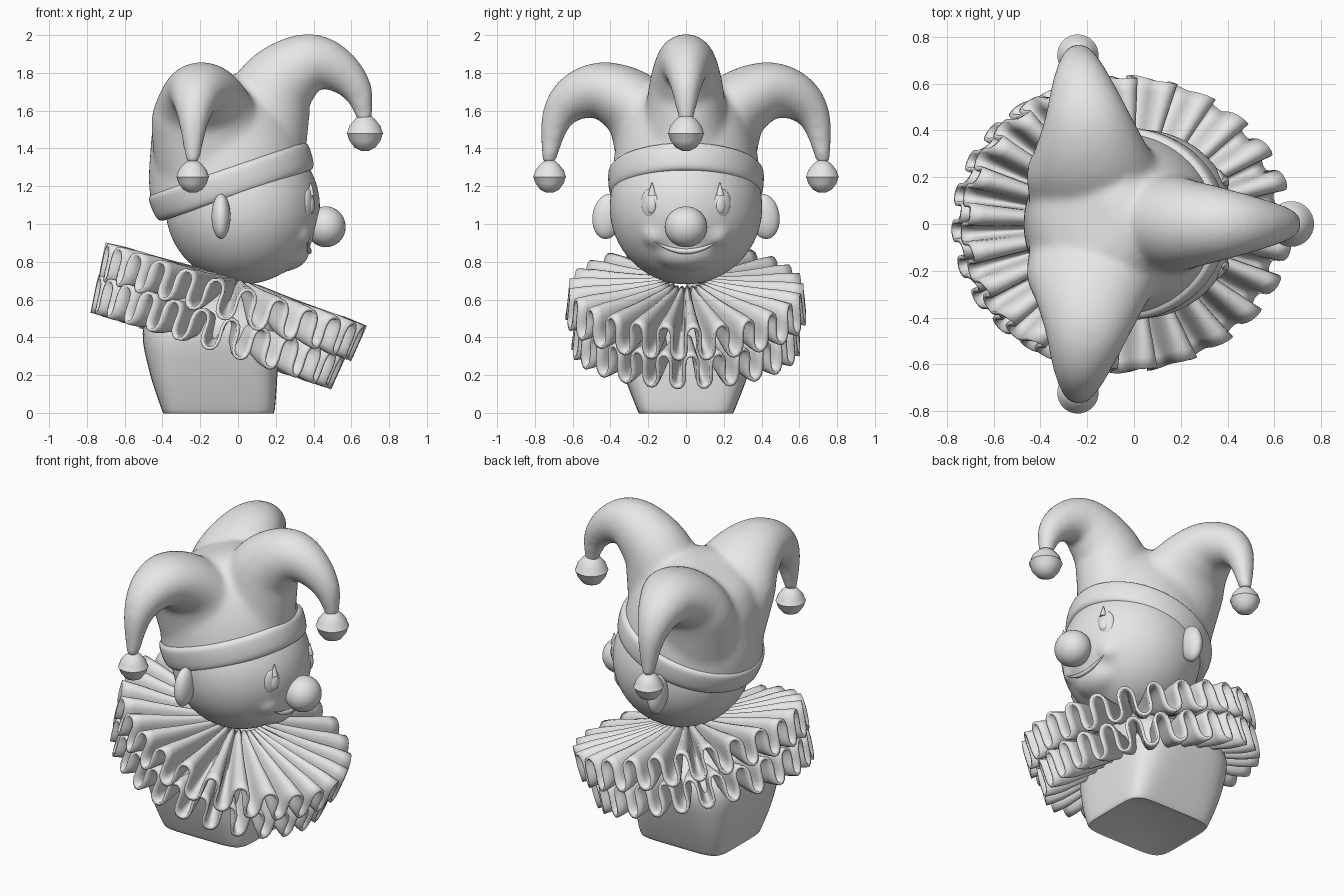
import bpy, bmesh, math
from mathutils import Vector, Matrix

if "Cube" in bpy.data.objects:
    bpy.data.objects.remove(bpy.data.objects["Cube"])

grey = bpy.data.materials.new("plain grey")
grey.diffuse_color = (0.8, 0.8, 0.8, 1)
grey.use_nodes = True
grey.node_tree.nodes["Principled BSDF"].inputs["Base Color"].default_value = grey.diffuse_color


def finish(name, bm, angle=50):
    bmesh.ops.recalc_face_normals(bm, faces=bm.faces)
    me = bpy.data.meshes.new(name)
    bm.to_mesh(me)
    bm.free()
    me.materials.append(grey)
    ob = bpy.data.objects.new(name, me)
    bpy.context.collection.objects.link(ob)
    bpy.context.view_layer.objects.active = ob
    ob.select_set(True)
    bpy.ops.object.shade_smooth_by_angle(angle=math.radians(angle))
    ob.select_set(False)
    return ob


def blend(ob, iterations):
    """Fuse overlapping volumes into one soft surface."""
    mod = ob.modifiers.new("blend", 'REMESH')
    mod.mode, mod.voxel_size, mod.use_smooth_shade = 'VOXEL', 0.018, True
    mod = ob.modifiers.new("soften", 'SMOOTH')
    mod.iterations = iterations


def ellipsoid(bm, c, r, rot=None, seg=32, rings=18):
    m = Matrix.Translation(c) @ (rot or Matrix()) @ Matrix.Diagonal((*r, 1))
    bmesh.ops.create_uvsphere(bm, u_segments=seg, v_segments=rings, radius=1, matrix=m)


def loft(bm, rings):
    """Skin a list of equally sized point rings and cap both ends."""
    loops = [[bm.verts.new(p) for p in ring] for ring in rings]
    n = len(loops[0])
    for a, b in zip(loops, loops[1:]):
        for i in range(n):
            bm.faces.new((a[i], a[(i + 1) % n], b[(i + 1) % n], b[i]))
    bm.faces.new(loops[0])
    bm.faces.new(loops[-1])


def oval(c, u, v, ru, rv, n=40, power=2):
    """Ring of points; a higher power makes it squarer."""
    pts = []
    for i in range(n):
        a = 2 * math.pi * (i + 0.5) / n
        co, si = math.cos(a), math.sin(a)
        pts.append(Vector(c) + Vector(u) * ru * math.copysign(abs(co) ** (2 / power), co)
                   + Vector(v) * rv * math.copysign(abs(si) ** (2 / power), si))
    return pts


def spline(rows, steps=5):
    """Catmull-Rom through rows of numbers."""
    rows = [Vector(r) for r in rows]
    out = []
    for i in range(len(rows) - 1):
        p0, p1, p2, p3 = rows[max(i - 1, 0)], rows[i], rows[i + 1], rows[min(i + 2, len(rows) - 1)]
        for k in range(steps):
            t = k / steps
            out.append(0.5 * (2 * p1 + (p2 - p0) * t + (2 * p0 - 5 * p1 + 4 * p2 - p3) * t * t
                              + (3 * p1 - p0 - 3 * p2 + p3) * t ** 3))
    return out + [rows[-1]]


def horn(bm, rows, out, side):
    """Rows: distance along out, height, sideways offset, thickness, width."""
    out, side, up = Vector(out), Vector(side), Vector((0, 0, 1))
    rows = spline(rows)
    pos = [out * r[0] + up * r[1] + side * r[2] for r in rows]
    rings = []
    for i, r in enumerate(rows):
        tan = (pos[min(i + 1, len(pos) - 1)] - pos[max(i - 1, 0)]).normalized()
        rings.append(oval(pos[i], tan.cross(side).normalized(), side, r[3], r[4], 28))
    loft(bm, rings)


X, Y = (1, 0, 0), (0, 1, 0)

# body: squarish block that rounds off towards the neck
bm = bmesh.new()
body = spline([(0.0, -0.105, 0.285, 0.245, 6), (0.02, -0.105, 0.3, 0.26, 6),
               (0.22, -0.13, 0.34, 0.335, 4.5), (0.42, -0.145, 0.36, 0.385, 3.5),
               (0.54, -0.13, 0.32, 0.34, 3), (0.66, -0.06, 0.16, 0.17, 2)], 4)
loft(bm, [oval((r[1], 0, r[0]), X, Y, r[2], r[3], 48, r[4]) for r in body])
finish("body", bm)

# ruff: two tilted layers of rounded pleats
tilt = Matrix.Translation((-0.01, 0, 0.68)) @ Matrix.Rotation(math.radians(17.7), 4, 'Y')
PLEATS, SEG, RINGS = 25, 400, 10
for name, base, outer, shift, lift, phase in (("upper_ruff", -0.10, 0.715, 0.0, 0.11, 0.0),
                                              ("lower_ruff", -0.275, 0.68, -0.02, 0.06, 0.4)):
    bm = bmesh.new()
    loops = []
    for j in range(RINGS + 1):
        t = j / RINGS
        loop = []
        for i in range(SEG):
            a = 2 * math.pi * i / SEG
            w = PLEATS * a + phase + 0.4 * math.sin(3 * a)
            r = 0.13 + (outer - 0.13) * t + 0.01 * t * math.sin(2 * a + w)
            a2 = a - 0.024 * t * math.sin(2 * w)
            z = base + lift * (1 - t) ** 1.3 + (0.015 + 0.078 * min(1, t * 1.2)) * math.sin(w)
            loop.append(bm.verts.new(tilt @ Vector((r * math.cos(a2) + shift * t, r * 0.88 * math.sin(a2), z))))
        loops.append(loop)
    for a, b in zip(loops, loops[1:]):
        for i in range(SEG):
            k = (i + 1) % SEG
            bm.faces.new((a[i], a[k], b[k], b[i]))
    ob = finish(name, bm, 60)
    mod = ob.modifiers.new("cloth", 'SOLIDIFY')
    mod.thickness, mod.offset = 0.018, 0

# head with cheeks and chin
bm = bmesh.new()
ellipsoid(bm, (0.025, 0, 1.09), (0.41, 0.405, 0.41), seg=48, rings=32)
for s in (-1, 1):
    ellipsoid(bm, (0.30, s * 0.15, 0.95), (0.09, 0.09, 0.08))
ellipsoid(bm, (0.24, 0, 0.86), (0.14, 0.18, 0.11))
blend(finish("head", bm), 8)

# nose
bm = bmesh.new()
ellipsoid(bm, (0.465, 0, 0.985), (0.105, 0.113, 0.108))
finish("nose", bm)

# smile
bm = bmesh.new()
rings = []
for i in range(17):
    a = (i / 8 - 1)
    y, z = 0.17 * a, 0.855 + 0.055 * a * a
    x = 0.04 + math.sqrt(0.41 ** 2 - y * y - (z - 1.09) ** 2)
    r = 0.014 * (1.05 - a * a)
    rings.append(oval((x, y, z), X, (0, 0, 1), r, r, 10))
loft(bm, rings)
finish("smile", bm)

for s, label in ((-1, "right"), (1, "left")):
    # ears
    bm = bmesh.new()
    ellipsoid(bm, (-0.09, s * 0.415, 1.04), (0.05, 0.08, 0.12), Matrix.Rotation(s * 0.15, 4, 'X'))
    finish(label + "_ear", bm)
    # eyes with a pointed lash above
    bm = bmesh.new()
    turn = Matrix.Rotation(s * 0.48, 4, 'Z')
    ellipsoid(bm, (0.372, s * 0.19, 1.11), (0.022, 0.052, 0.075), turn)
    ellipsoid(bm, (0.388, s * 0.185, 1.10), (0.016, 0.028, 0.045), turn)
    bmesh.ops.create_cone(bm, cap_ends=True, segments=10, radius1=0.022, radius2=0.002, depth=0.07,
                          matrix=Matrix.Translation((0.385, s * 0.18, 1.185)))
    finish(label + "_eye", bm)

# hat: tilted crown plus three curling horns, blended into one surface
lean = math.radians(-18.8)
U, N = Vector((math.cos(lean), 0, -math.sin(lean))), Vector((math.sin(lean), 0, math.cos(lean)))
bm = bmesh.new()
crown = spline([(-0.045, 1.21, 0.435, 0.395), (-0.075, 1.36, 0.42, 0.38), (-0.11, 1.5, 0.375, 0.35),
                (-0.155, 1.62, 0.31, 0.30), (-0.18, 1.71, 0.22, 0.23), (-0.17, 1.75, 0.10, 0.12)])
loft(bm, [oval((r[0], 0, r[1]), U, Y, r[2], r[3]) for r in crown])
horn(bm, [(0.06, 1.32, 0, 0.30, 0.27), (0.15, 1.61, 0, 0.24, 0.215), (0.235, 1.76, 0, 0.20, 0.19),
          (0.385, 1.85, 0, 0.16, 0.155), (0.525, 1.815, 0, 0.12, 0.115), (0.635, 1.70, 0, 0.08, 0.075),
          (0.675, 1.53, 0, 0.035, 0.035)], X, Y)
for s in (-1, 1):
    horn(bm, [(0.10, 1.30, -0.11, 0.27, 0.33), (0.21, 1.54, -0.165, 0.205, 0.295),
              (0.31, 1.65, -0.18, 0.18, 0.245), (0.46, 1.705, -0.195, 0.152, 0.185),
              (0.60, 1.66, -0.22, 0.122, 0.13), (0.69, 1.54, -0.235, 0.08, 0.08),
              (0.728, 1.32, -0.24, 0.035, 0.035)], (0, s, 0), X)
blend(finish("jester_hat", bm), 12)

# hat band: rolled brim
bm = bmesh.new()
band = [(-0.085, 0.39), (-0.08, 0.425), (-0.045, 0.443), (0.03, 0.448), (0.062, 0.435), (0.075, 0.39)]
loft(bm, [oval(Vector((-0.035, 0, 1.23)) + N * h, U, Y, r, r * 0.92, 64) for h, r in spline(band, 3)])
finish("hat_band", bm)

# bells: round with a raised seam
for name, c, r in (("front_bell", (0.672, 0, 1.48), 0.095),
                   ("left_bell", (-0.24, 0.722, 1.25), 0.086), ("right_bell", (-0.24, -0.722, 1.25), 0.086)):
    bm = bmesh.new()
    prof = [(-0.98, 0.2), (-0.8, 0.58), (-0.4, 0.88), (-0.05, 0.99), (0, 1.03), (0.05, 0.99),
            (0.4, 0.88), (0.75, 0.6), (1.0, 0.3)]
    loft(bm, [oval(Vector(c) + Vector((0, 0, h * r)), X, Y, q * r, q * r, 24) for h, q in prof])
    finish(name, bm)
